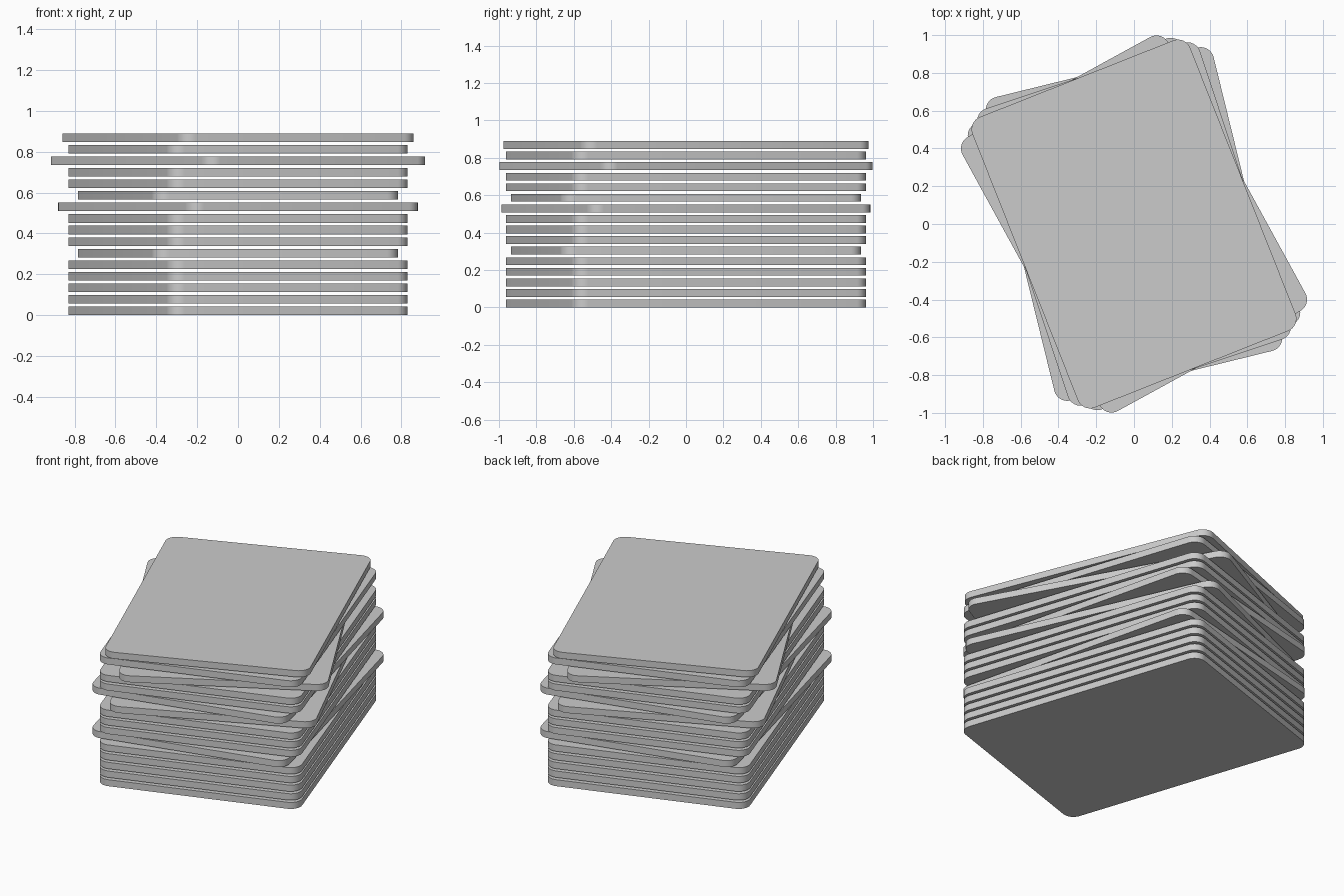
import bpy, bmesh
from math import sin, cos, pi, radians

if "Cube" in bpy.data.objects:
    bpy.data.objects.remove(bpy.data.objects["Cube"])

A, B, R = 0.55, 0.757, 0.07      # corner-centre offsets and corner radius
THICK, PITCH, SEG = 0.042, 0.0565, 8

# rounded rectangle card, extruded upward
bm = bmesh.new()
verts = []
for k, (sx, sy) in enumerate([(1, 1), (-1, 1), (-1, -1), (1, -1)]):
    for i in range(SEG + 1):
        t = (k + i / SEG) * pi / 2
        verts.append(bm.verts.new((sx * A + R * cos(t), sy * B + R * sin(t), 0)))
face = bm.faces.new(verts)
top = bmesh.ops.extrude_face_region(bm, geom=[face])
bmesh.ops.translate(bm, vec=(0, 0, THICK),
                    verts=[v for v in top["geom"] if isinstance(v, bmesh.types.BMVert)])
bmesh.ops.recalc_face_normals(bm, faces=bm.faces)
mesh = bpy.data.meshes.new("card")
bm.to_mesh(mesh)
bm.free()
mesh.shade_smooth()
mesh.set_sharp_from_angle(angle=radians(30))

# stack: most cards share one angle, a few are twisted
twisted = {5: 13.8, 9: 24.0, 10: 13.8, 13: 28.7, 15: 21.6}
for n in range(16):
    card = bpy.data.objects.new(f"card_{n + 1:02d}", mesh)
    card.location.z = n * PITCH
    card.rotation_euler.z = radians(twisted.get(n, 18.4))
    bpy.context.collection.objects.link(card)
